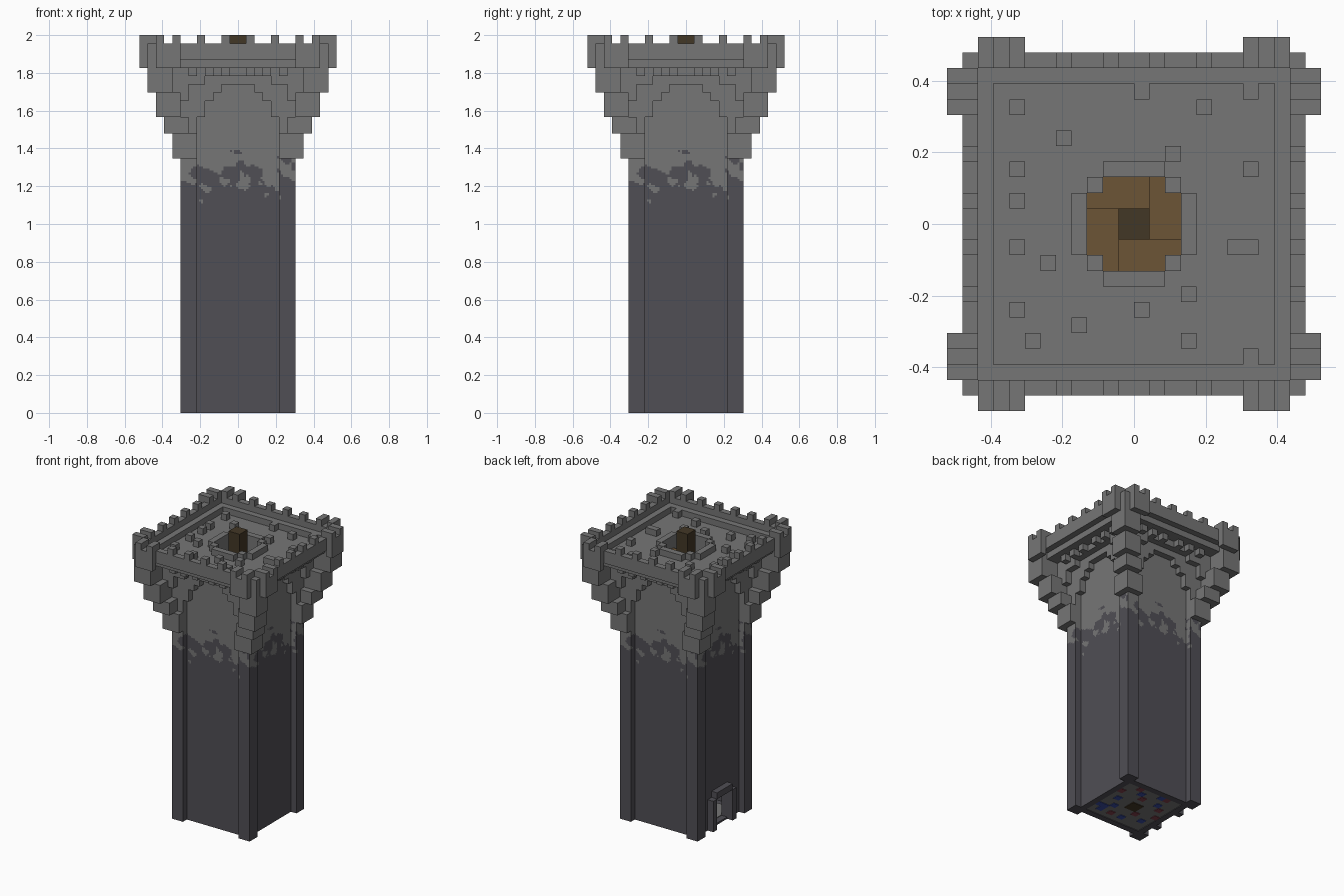
import bpy, bmesh
from math import pi
from mathutils import Matrix, Vector, noise

cube = bpy.data.objects.get("Cube")
if cube:
    bpy.data.objects.remove(cube)

U = 1 / 23  # block size


def material(name, r, g, b):
    m = bpy.data.materials.new(name)
    m.use_nodes = True
    m.diffuse_color = (r, g, b, 1)
    bsdf = m.node_tree.nodes["Principled BSDF"]
    bsdf.inputs["Base Color"].default_value = (r, g, b, 1)
    bsdf.inputs["Roughness"].default_value = 0.9
    return m


STONE = material("light stone", .18, .18, .18)
SLATE = material("dark slate", .08, .077, .09)
WOOD = material("plank brown", .15, .09, .037)
BARK = material("dark log", .055, .038, .019)
BLUE = material("blue tile", .04, .07, .35)
RED = material("red tile", .22, .05, .07)


def finish(name, bm, *mats):
    bm.transform(Matrix.Scale(U, 4))
    mesh = bpy.data.meshes.new(name)
    bm.to_mesh(mesh)
    bm.free()
    for m in mats:
        mesh.materials.append(m)
    ob = bpy.data.objects.new(name, mesh)
    bpy.context.collection.objects.link(ob)
    return ob


def blocks(name, mat, boxes, spin=False):
    """Boxes given as x0, x1, y0, y1, z0, z1 in blocks; spin repeats on four sides."""
    bm = bmesh.new()
    for turn in range(4 if spin else 1):
        rot = Matrix.Rotation(turn * pi / 2, 4, "Z")
        for x0, x1, y0, y1, z0, z1 in boxes:
            mid = Vector((x0 + x1, y0 + y1, z0 + z1)) / 2
            size = Matrix.Diagonal((x1 - x0, y1 - y0, z1 - z0, 1))
            bmesh.ops.create_cube(bm, size=1, matrix=rot @ Matrix.Translation(mid) @ size)
    return finish(name, bm, mat)


def both(x0, x1, *rest):
    return [(x0, x1, *rest), (-x1, -x0, *rest)]


# Shaft: one outline with corner piers, weathered from slate to stone
N = 4
TOP = 33
corners = [(-7, -7), (-5, -7), (-5, -6), (5, -6), (5, -7), (7, -7)]
outline = []
for turn in range(4):
    rot = Matrix.Rotation(turn * pi / 2, 3, "Z")
    for a, b in zip(corners, corners[1:]):
        a, b = Vector((*a, 0)), Vector((*b, 0))
        n = round((b - a).length) * N
        for i in range(n):
            p = a.lerp(b, i / n)
            outline.append((rot @ p, a.lerp(b, (i + .5) / n)))

levels = [0, 5, 24] + [24 + (i + 1) / N for i in range((TOP - 24) * N)]
bm = bmesh.new()
rings = [[bm.verts.new((p.x, p.y, z)) for p, _ in outline] for z in levels]
count = len(outline)
for k in range(len(levels) - 1):
    zc = (levels[k] + levels[k + 1]) / 2
    for i in range(count):
        j = (i + 1) % count
        mid = (outline[i][0] + outline[j][0]) / 2
        if zc < 5 and mid.x < -5.9 and abs(mid.y) < 2:
            continue  # doorway
        f = bm.faces.new((rings[k][i], rings[k][j], rings[k + 1][j], rings[k + 1][i]))
        local = outline[i][1]
        patch = noise.noise(Vector((local.x * .55 + zc * .2, zc * .55, local.y * .4 + 3)))
        patch += .35 * noise.noise(Vector((local.x * 1.3, zc * 1.3, 9)))
        limit = -.75 + (zc - 25) * .2 if zc < 27.5 else -.15 + (zc - 27.5) * .12
        light = patch < limit
        if zc > 31 and local.y < -6.1:
            light = True
        f.material_index = 1 if light else 0
finish("shaft", bm, SLATE, STONE)

# Upper core behind the arches
blocks("upper_core", STONE, [(-6, 6, -6, -5, TOP, 42)], spin=True)

# Recessed and outer arches on every side
inner = [(31, 36, 5), (36, 38, 4), (38, 39, 3), (39, 40, 2), (40, 42, 0)]
outer = [(37, 38, 7), (38, 40, 6), (40, 41, 4), (41, 42, 0)]
arch = []
for z0, z1, h in inner:
    arch += both(h, 7, -7, -6, z0, z1)
for z0, z1, h in outer:
    arch += both(h, 8, -8, -7, z0, z1)
blocks("arches", STONE, arch, spin=True)

# Stepped corner corbels
corbels = [(5, 8, 31, 34), (6, 9, 34, 36), (7, 10, 36, 39), (8, 11, 39, 43)]
blocks("corner_corbels", STONE,
       [(a, b, -b, -a, z0, z1) for a, b, z0, z1 in corbels], spin=True)

# Small brackets under the platform
brackets = []
for x in (1, 3, 5):
    brackets += both(x, x + 1, -9, -8, 41, 42)
blocks("brackets", STONE, brackets, spin=True)

# Platform with a stair opening whose corners are filled
blocks("platform", STONE, [(-10, 3, -10, -3, 42, 43), (-6, 3, -6, -3, 38, 42),
                           (2, 3, -3, -2, 38, 43)], spin=True)

# Parapet, its inner ledge and the corner bays
blocks("parapet", STONE, [(-11, 11, -11, -10, 43, 45)], spin=True)
blocks("parapet_ledge", STONE, [(-10, 10, -10, -9, 43, 44)], spin=True)
blocks("corner_bays", STONE, both(7, 10, -12, -11, 42, 45), spin=True)

# Merlons
merlons = both(7, 8, -12, -10, 45, 46) + both(9, 10, -12, -10, 45, 46)
for x in (1, 4):
    merlons += both(x, x + 1, -11, -10, 45, 46)
blocks("merlons", STONE, merlons, spin=True)

# Rim round the stair opening
blocks("stair_rim", STONE, [(-2, 2, -4, -3, 43, 44), (2, 3, -3, -2, 43, 44)], spin=True)

# Loose blocks on the platform
loose = [(0, 8), (7, 8), (-8, 7), (4, 7), (-5, 5), (2, 4), (-8, 3), (7, 3), (-8, 1),
         (-8, -2), (6, -2), (7, -2), (-6, -3), (3, -5), (-8, -6), (0, -6), (-4, -7),
         (-7, -8), (3, -8), (7, -9)]
blocks("loose_blocks", STONE, [(x, x + 1, y, y + 1, 43, 44) for x, y in loose])

# Central post and winding stair
blocks("stair_post", BARK, [(-1, 1, -1, 1, 0, 46)])
quarter = [(-3, 1, 1, 3), (1, 3, -1, 3), (-1, 3, -3, -1), (-3, -1, -3, 1)]
blocks("winding_stair", WOOD, [(*quarter[i % 4], i, i + 1) for i in range(1, 42)])

# Doorway frame on the right-hand side
frame = [(-7, -5, 2, 3, 0, 5), (-7, -5, -3, -2, 0, 5), (-7, -5, -2, 2, 5, 6)]
blocks("door_frame", SLATE, frame)

# Base: foundation walls, floor and coloured floor tiles
blocks("foundation", SLATE, [(-6, 6, -6, -5, 0, .3), (5, 7, -7, -5, 0, .3)], spin=True)
blocks("floor", STONE, [(-5, 5, -5, 5, .1, .4)])
blue = [(-4, -3), (-3, 2), (-1, -4), (1, 3), (2, -2), (3, 0), (3, -4), (4, -3), (-2, 4), (3, -3)]
red = [(-4, 1), (-2, -2), (0, 2), (1, -4), (2, 4), (-3, 4), (4, 2), (-5, -1)]
for name, mat, cells in (("blue_tiles", BLUE, blue), ("red_tiles", RED, red)):
    blocks(name, mat, [(x, x + 1, y, y + 1, .02, .12) for x, y in cells])
